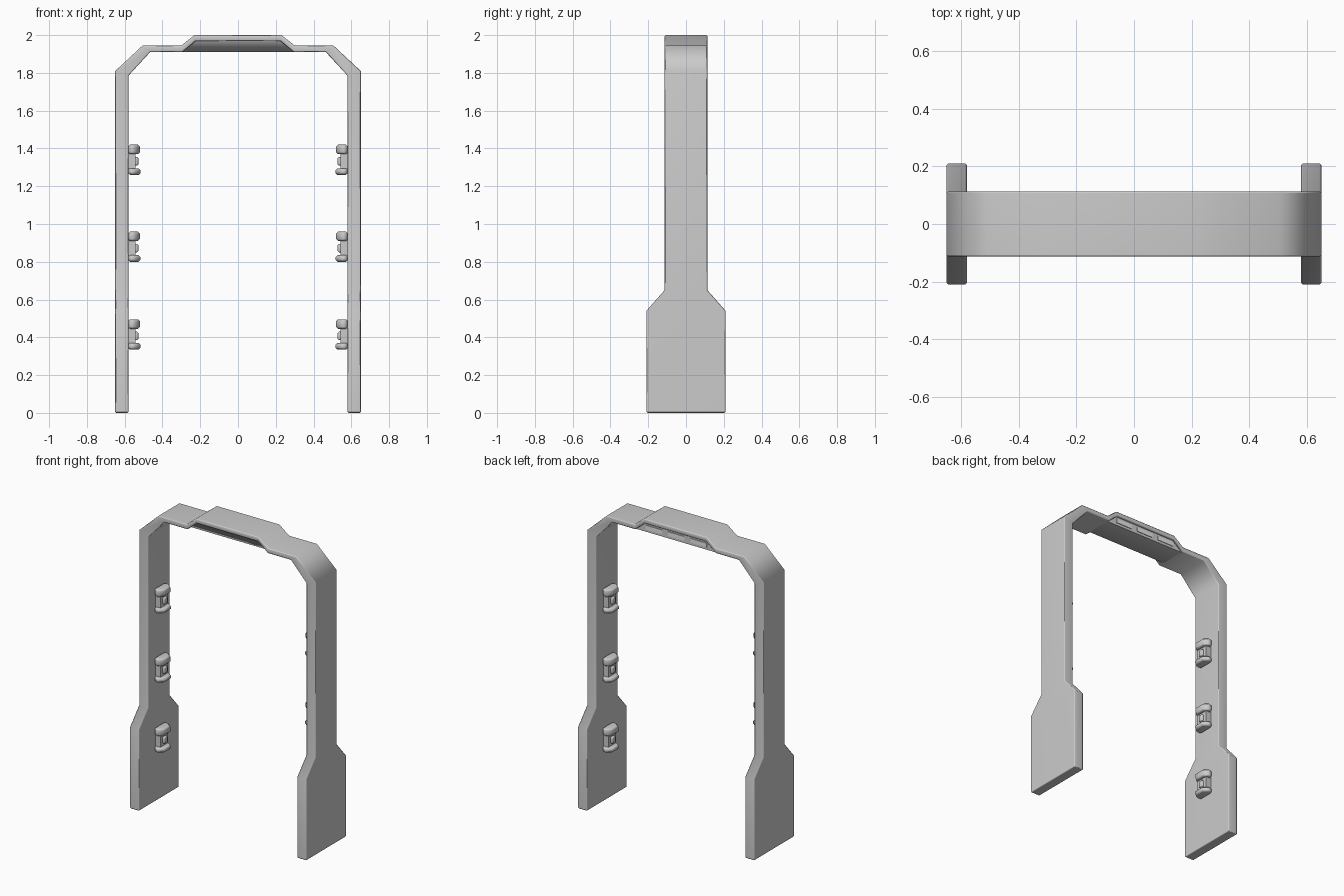
import bpy, bmesh
from mathutils import Vector

cube = bpy.data.objects.get("Cube")
if cube:
    bpy.data.objects.remove(cube, do_unlink=True)


def material(name, rgb):
    m = bpy.data.materials.new(name)
    m.use_nodes = True
    m.diffuse_color = (*rgb, 1)
    m.node_tree.nodes["Principled BSDF"].inputs["Base Color"].default_value = (*rgb, 1)
    return m


grey = material("light_grey", (0.6, 0.6, 0.6))
pale = material("pale_lamp", (0.85, 0.85, 0.85))


def loft(name, rings, mat, bevel=0.0, smooth=0.9):
    """Skin a list of equal point rings, cap the ends and soften hard edges."""
    bm = bmesh.new()
    loops = [[bm.verts.new(p) for p in ring] for ring in rings]
    n = len(loops[0])
    for a, b in zip(loops, loops[1:]):
        for i in range(n):
            j = (i + 1) % n
            bm.faces.new((a[i], a[j], b[j], b[i]))
    bm.faces.new(loops[0])
    bm.faces.new(loops[-1])
    bmesh.ops.recalc_face_normals(bm, faces=bm.faces)
    if bevel:
        hard = [e for e in bm.edges if e.calc_face_angle(0) > 1.0]
        bmesh.ops.bevel(bm, geom=hard, offset=bevel, segments=1,
                        affect='EDGES', clamp_overlap=True)
    me = bpy.data.meshes.new(name)
    bm.to_mesh(me)
    bm.free()
    me.materials.append(mat)
    ob = bpy.data.objects.new(name, me)
    bpy.context.collection.objects.link(ob)
    bpy.ops.object.select_all(action='DESELECT')
    ob.select_set(True)
    bpy.context.view_layer.objects.active = ob
    bpy.ops.object.shade_smooth_by_angle(angle=smooth)
    if bevel:
        wn = ob.modifiers.new("face_normals", 'WEIGHTED_NORMAL')
        wn.keep_sharp = True
    return ob


def box(name, x0, x1, y0, y1, z0, z1, mat, bevel=0.0):
    rings = [[(x, y0, z0), (x, y1, z0), (x, y1, z1), (x, y0, z1)] for x in (x0, x1)]
    return loft(name, rings, mat, bevel)


# Arch: outer x, outer z, inner x, inner z, half depth, from foot to crown
half = [
    (0.65, 0, 0.58, 0, 0.21),
    (0.65, 0.54, 0.58, 0.54, 0.21),
    (0.65, 0.65, 0.58, 0.65, 0.113),
    (0.65, 1.81, 0.58, 1.785, 0.113),
    (0.505, 1.945, 0.465, 1.91, 0.113),
    (0.30, 1.945, 0.295, 1.91, 0.113),
    (0.23, 2.0, 0.225, 1.968, 0.113),
]
path = half + [(-ox, oz, -ix, iz, w) for ox, oz, ix, iz, w in reversed(half)]
loft("arch_frame", [[(ox, -w, oz), (ox, w, oz), (ix, w, iz), (ix, -w, iz)]
                    for ox, oz, ix, iz, w in path], grey, 0.006)

# Housing under the crown, with a front that leans inwards
loft("crown_housing", [
    [(-0.225, -0.1, 1.97), (0.225, -0.1, 1.97), (0.225, 0.1, 1.97), (-0.225, 0.1, 1.97)],
    [(-0.295, -0.07, 1.91), (0.295, -0.07, 1.91), (0.295, 0.1, 1.91), (-0.295, 0.1, 1.91)],
], grey, smooth=1.3)

# Three slots along the back of the housing
for i in (-1, 0, 1):
    x = i * 0.165
    box("back_slot", x - 0.06, x + 0.06, 0.098, 0.104, 1.927, 1.955, pale)


# Clips on the inner sides of the legs
def clip(side, z):
    wall = 0.582

    def jaw(name, z0, z1, reach):
        plan = [(0, 0.05), (0.03, 0.062), (reach, 0.032)]
        plan += [(d, -y) for d, y in reversed(plan)]
        rings = [[Vector((side * (wall - d), y, h)) for d, y in plan] for h in (z0, z1)]
        loft(name, rings, grey, 0.01)

    jaw("clip_upper_jaw", z + 0.03, z + 0.08, 0.062)
    jaw("clip_lower_jaw", z - 0.08, z - 0.045, 0.066)
    xs = sorted((side * wall, side * (wall - 0.04)))
    box("clip_core", *xs, -0.04, 0.04, z - 0.05, z + 0.035, grey)
    xs = sorted((side * (wall - 0.03), side * (wall - 0.055)))
    box("clip_knob", *xs, -0.018, 0.018, z - 0.03, z + 0.015, grey, 0.007)


for side in (-1, 1):
    for z in (0.415, 0.88, 1.34):
        clip(side, z)
